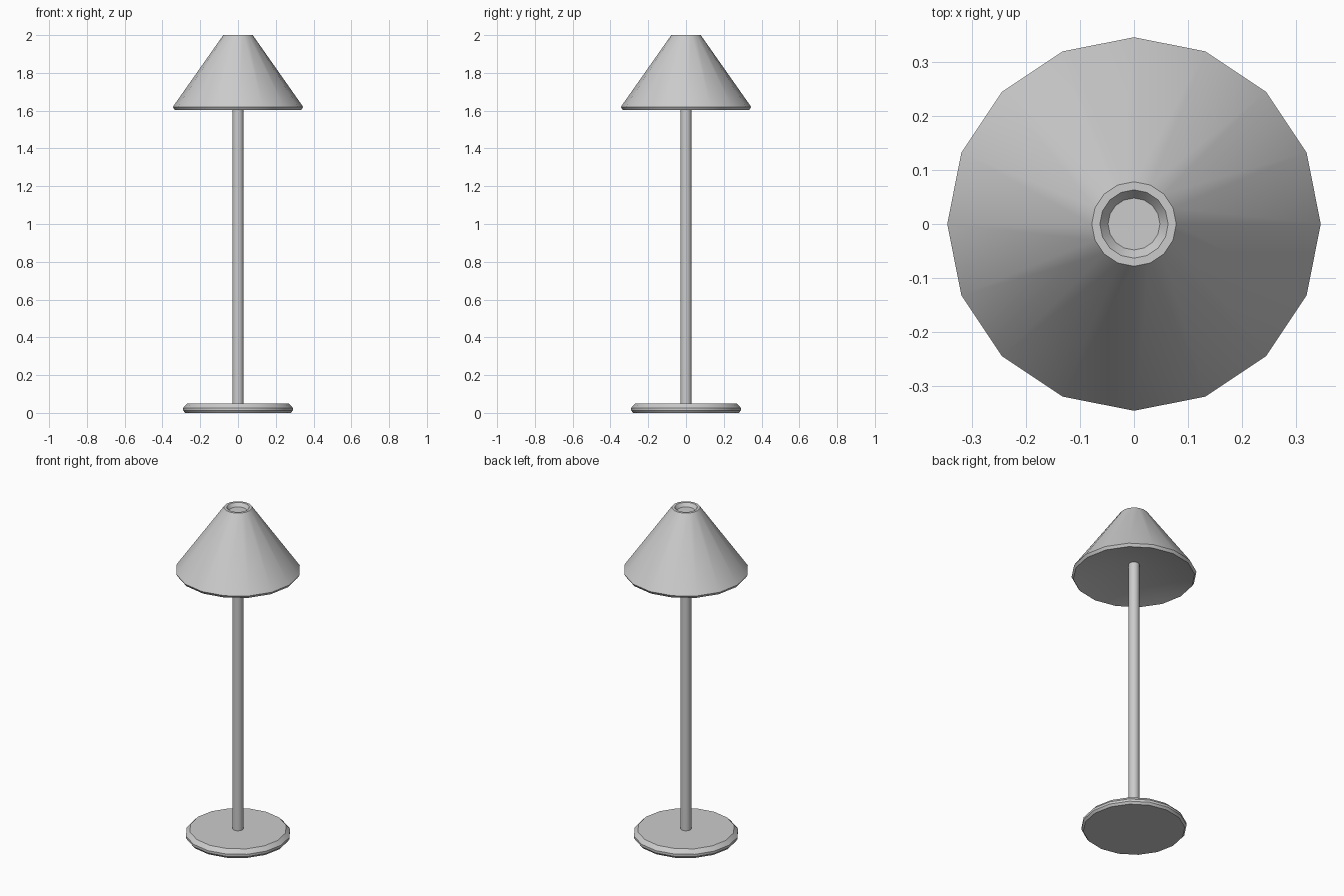
import bpy, bmesh
from math import cos, sin, pi, radians

if "Cube" in bpy.data.objects:
    bpy.data.objects.remove(bpy.data.objects["Cube"])

SIDES = 16


def lathe(name, profile):
    """Revolve (radius, z) points, listed bottom to top; radius 0 closes the end."""
    bm = bmesh.new()
    rings = []
    for r, z in profile:
        if r == 0:
            rings.append([bm.verts.new((0, 0, z))] * SIDES)
        else:
            rings.append([bm.verts.new((r * cos(2 * pi * i / SIDES),
                                        r * sin(2 * pi * i / SIDES), z))
                          for i in range(SIDES)])
    for low, high in zip(rings, rings[1:]):
        for i in range(SIDES):
            j = (i + 1) % SIDES
            corners = list(dict.fromkeys((low[i], low[j], high[j], high[i])))
            bm.faces.new(corners)
    bmesh.ops.recalc_face_normals(bm, faces=bm.faces)
    mesh = bpy.data.meshes.new(name)
    bm.to_mesh(mesh)
    bm.free()
    obj = bpy.data.objects.new(name, mesh)
    bpy.context.collection.objects.link(obj)
    bpy.ops.object.select_all(action='DESELECT')
    obj.select_set(True)
    bpy.context.view_layer.objects.active = obj
    bpy.ops.object.shade_smooth_by_angle(angle=radians(30))
    return obj


# Round foot with bevelled rim
lathe("base", [(0, 0), (0.28, 0), (0.29, 0.013), (0.29, 0.027), (0.268, 0.05), (0, 0.05)])

# Slim upright, ending inside the shade
lathe("pole", [(0, 0.04), (0.03, 0.04), (0.03, 1.72), (0, 1.72)])

# Conical shade: hollowed underside, thin rim, small recess in the top
lathe("lampshade", [(0, 1.69), (0.335, 1.604), (0.345, 1.62), (0.078, 2.0),
                    (0.063, 2.0), (0.048, 1.98), (0, 1.98)])
